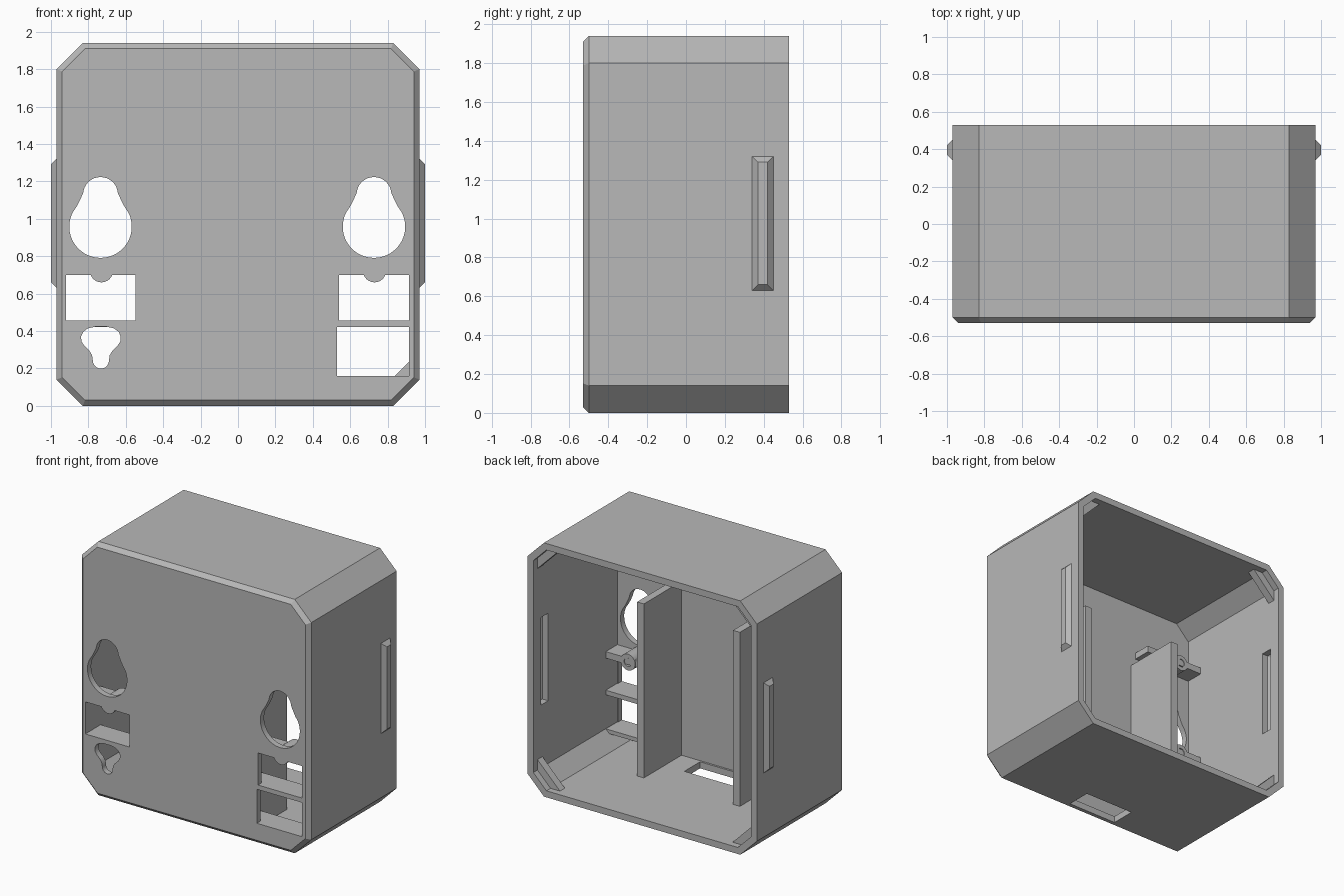
import bpy, bmesh, math

cube = bpy.data.objects.get("Cube")
if cube:
    bpy.data.objects.remove(cube, do_unlink=True)

grey = bpy.data.materials.new("plain grey")
grey.use_nodes = True
grey.diffuse_color = (0.48, 0.48, 0.48, 1)
grey.node_tree.nodes["Principled BSDF"].inputs["Base Color"].default_value = (0.48, 0.48, 0.48, 1)

HALF, WALL, CUT, MID = 0.97, 0.05, 0.14, 0.97
BACK, FRONT = 0.53, -0.53
INNER = HALF - WALL


def loft(name, loops):
    """Bridge closed loops of equal length and cap both ends."""
    bm = bmesh.new()
    rings = [[bm.verts.new(p) for p in loop] for loop in loops]
    n = len(rings[0])
    for a, b in zip(rings, rings[1:]):
        for i in range(n):
            j = (i + 1) % n
            bm.faces.new((a[i], a[j], b[j], b[i]))
    bm.faces.new(rings[0])
    bm.faces.new(rings[-1])
    bmesh.ops.recalc_face_normals(bm, faces=bm.faces)
    mesh = bpy.data.meshes.new(name)
    bm.to_mesh(mesh)
    bm.free()
    mesh.materials.append(grey)
    obj = bpy.data.objects.new(name, mesh)
    bpy.context.collection.objects.link(obj)
    return obj


def at_y(outline, y):
    return [(x, y, z) for x, z in outline]


def prism(name, outline, y0, y1):
    return loft(name, [at_y(outline, y0), at_y(outline, y1)])


def rect(x0, x1, z0, z1):
    return [(x0, z0), (x1, z0), (x1, z1), (x0, z1)]


def octagon(inset):
    h, c = HALF - inset, CUT - inset * (2 - math.sqrt(2))
    k = h - c
    pts = [(h, -k), (h, k), (k, h), (-k, h), (-h, k), (-h, -k), (-k, -h), (k, -h)]
    return [(x, z + MID) for x, z in pts]


def arc(cz, r, a0, a1, n):
    out = []
    for i in range(n + 1):
        a = math.radians(a0 + (a1 - a0) * i / n)
        out.append((r * math.cos(a), cz + r * math.sin(a)))
    return out


def mirrored(half, cx):
    """Full outline from its right half, listed bottom to top."""
    return [(cx + x, z) for x, z in half] + [(cx - x, z) for x, z in reversed(half)]


def combine(target, tool, operation):
    mod = target.modifiers.new("cut", "BOOLEAN")
    mod.operation, mod.solver, mod.object = operation, "EXACT", tool
    bpy.context.view_layer.update()
    graph = bpy.context.evaluated_depsgraph_get()
    mesh = bpy.data.meshes.new_from_object(target.evaluated_get(graph))
    target.modifiers.clear()
    target.data = mesh
    bpy.data.objects.remove(tool, do_unlink=True)


def smooth(obj):
    bpy.ops.object.select_all(action="DESELECT")
    obj.select_set(True)
    bpy.context.view_layer.objects.active = obj
    bpy.ops.object.shade_smooth_by_angle(angle=math.radians(28))


# Open-backed shell with a bevelled front edge
shell = loft("case_shell", [
    at_y(octagon(0.03), FRONT), at_y(octagon(0), FRONT + 0.03), at_y(octagon(0), BACK),
    at_y(octagon(WALL), BACK), at_y(octagon(WALL), FRONT + 0.045)])

# Snap ridges on the outer sides, hollow from inside
def ridge(name, side, x0, x1, shrink):
    loops = []
    for x, s in ((x0, shrink), (HALF, shrink), (x1, shrink + 0.03)):
        y0, y1, z0, z1 = 0.34 + s, 0.45 - s, 0.63 + s, 1.32 - s
        loops.append([(side * x, y, z) for y, z in rect(y0, y1, z0, z1)])
    return loft(name, loops)

for side in (-1, 1):
    combine(shell, ridge("ridge", side, HALF - 0.02, 1.0, 0), "UNION")
    combine(shell, ridge("recess", side, INNER - 0.02, 0.985, 0.01), "DIFFERENCE")

# Openings in the front wall
big_key = (arc(0.958, 0.167, -88, 27, 16) + [(0.128, 1.065), (0.112, 1.095)]
           + arc(1.13, 0.093, 5, 88, 9))
small_key = (arc(0.242, 0.043, -88, 0, 6) + [(0.047, 0.27), (0.062, 0.295), (0.09, 0.322),
             (0.104, 0.345), (0.106, 0.37), (0.095, 0.395), (0.07, 0.414), (0.03, 0.423)])
openings = [mirrored(big_key, -0.735), mirrored(big_key, 0.727), mirrored(small_key, -0.733),
            rect(-0.92, -0.547, 0.455, 0.70), rect(0.54, 0.914, 0.455, 0.70),
            rect(0.53, 0.914, 0.16, 0.42)]
for outline in openings:
    combine(shell, prism("opening", outline, FRONT - 0.1, FRONT + 0.1), "DIFFERENCE")

# Slot through the floor
combine(shell, prism("floor_slot", rect(-0.21, 0.21, -0.1, 0.1), -0.47, -0.28), "DIFFERENCE")
smooth(shell)

WALL_Y, ARM_Y = -0.50, -0.345
for side, word in ((1, "left"), (-1, "right")):
    def strip(name, x0, x1, z0, z1, y1):
        prism(word + "_" + name, rect(side * x0, side * x1, z0, z1), WALL_Y, y1)

    # Upright partition, shelves and support arms
    strip("partition", 0.377, 0.435, 0.04, 1.38, -0.03)
    strip("shelf", 0.42, 0.93, 0.42, 0.455, ARM_Y)
    strip("lower_arm", 0.42, 0.93, 0.70, 0.75, ARM_Y)
    strip("upper_arm", 0.42, 0.93, 1.45, 1.50, ARM_Y)
    if side > 0:
        strip("bottom_shelf", 0.42, 0.93, 0.13, 0.16, ARM_Y)

    # Screw bosses with blind holes
    for level, z, y0 in (("lower", 0.722, FRONT + 0.003), ("upper", 1.47, WALL_Y)):
        def ring(r):
            return [(x + side * 0.73, h) for x, h in arc(z, r, 0, 345, 23)]
        boss = loft(f"{word}_{level}_boss", [
            at_y(ring(0.062), y0), at_y(ring(0.062), -0.34),
            at_y(ring(0.032), -0.34), at_y(ring(0.032), -0.48)])
        smooth(boss)

    # Corner stops near the open back
    corner = [(0.93, 0.25), (0.72, 0.04), (0.83, 0.04), (0.93, 0.14)]
    for level, flip in (("bottom", 1), ("top", -1)):
        outline = [(side * x, MID + flip * (z - MID)) for x, z in corner]
        prism(f"{word}_{level}_corner_stop", outline, 0.42, 0.48)
